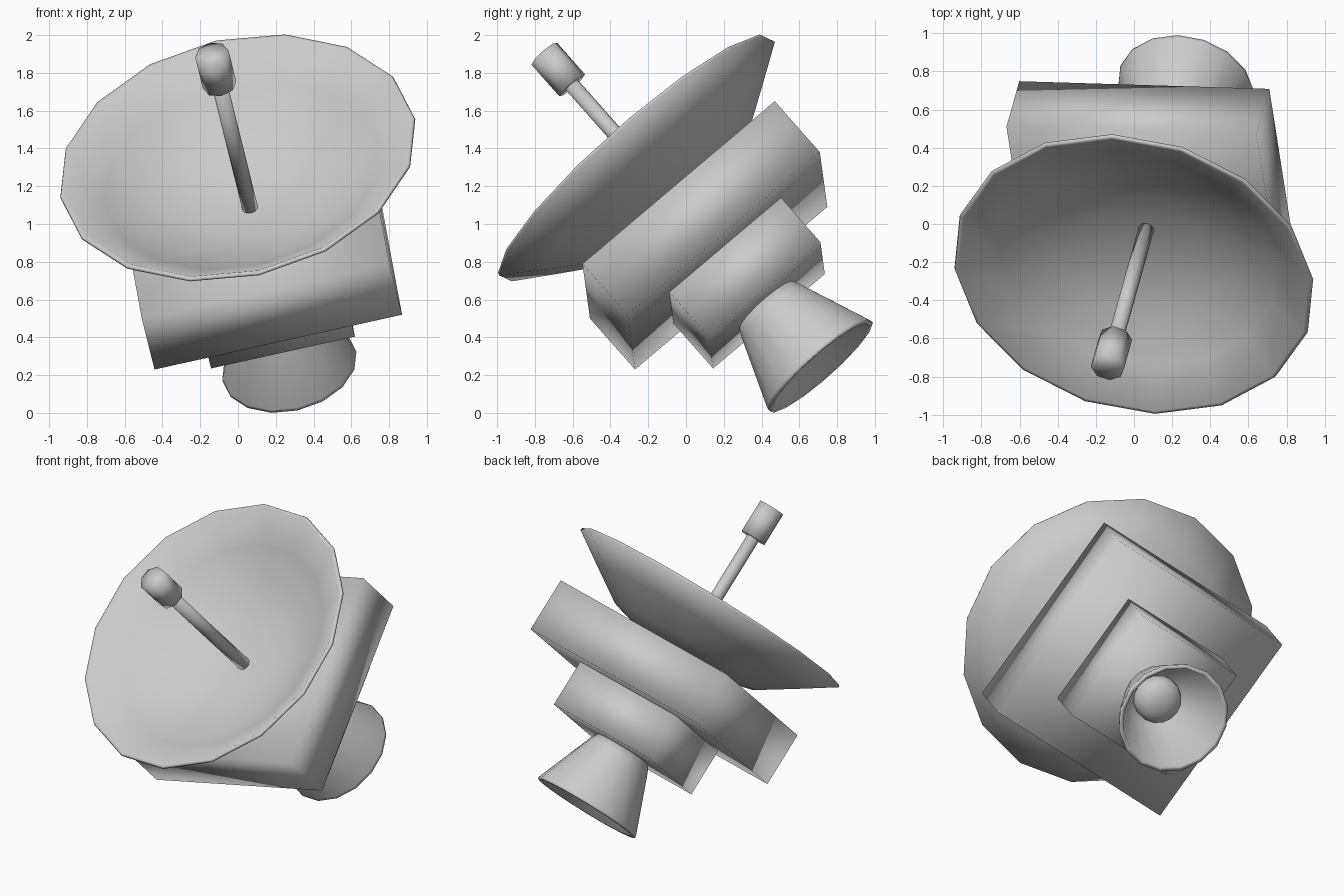
import bpy, bmesh, math
from mathutils import Matrix, Vector

cube = bpy.data.objects.get("Cube")
if cube:
    bpy.data.objects.remove(cube, do_unlink=True)

# One plain material
grey = bpy.data.materials.new("light_grey")
grey.use_nodes = True
colour = (0.6, 0.6, 0.6, 1)
grey.diffuse_color = colour
grey.node_tree.nodes["Principled BSDF"].inputs["Base Color"].default_value = colour

# Tilted frame shared by all parts: local z runs along the dish axis
w = Vector((-0.183, -0.652, 0.737)).normalized()
u = Vector((0.976, -0.030, 0.216))
u = (u - w * u.dot(w)).normalized()
v = w.cross(u)
FRAME = Matrix.Translation((0.10, 0.10, 0.94)) @ Matrix((u, v, w)).transposed().to_4x4()


def finish(name, bm):
    bmesh.ops.recalc_face_normals(bm, faces=bm.faces)
    for f in bm.faces:
        f.smooth = True
    mesh = bpy.data.meshes.new(name)
    bm.to_mesh(mesh)
    bm.free()
    mesh.materials.append(grey)
    ob = bpy.data.objects.new(name, mesh)
    ob.matrix_world = FRAME
    bpy.context.collection.objects.link(ob)
    return ob


def slab(name, width, bottom, top):
    bm = bmesh.new()
    bmesh.ops.create_cube(bm, size=1)
    bmesh.ops.scale(bm, vec=(width, width, top - bottom), verts=bm.verts)
    bmesh.ops.translate(bm, vec=(0, 0, (top + bottom) / 2), verts=bm.verts)
    return finish(name, bm)


def lathe(name, profile, sides):
    """Revolve (radius, height) points around the shared axis."""
    bm = bmesh.new()
    pts = [bm.verts.new((r, 0, z)) for r, z in profile]
    edges = [bm.edges.new(pair) for pair in zip(pts, pts[1:])]
    bmesh.ops.spin(bm, geom=pts + edges, axis=(0, 0, 1), cent=(0, 0, 0),
                   angle=math.tau, steps=sides, use_merge=False)
    bmesh.ops.remove_doubles(bm, verts=bm.verts, dist=0.0005)
    return finish(name, bm)


# Stepped square body
slab("main_body", 1.343, -0.183, 0.183)
slab("rear_body", 0.78, -0.503, -0.183)

# Thin shell dish
lathe("dish", [(0, 0.175), (0.27, 0.195), (0.53, 0.266), (0.75, 0.41),
               (0.963, 0.552), (0.958, 0.566), (0.94, 0.566),
               (0.74, 0.43), (0.52, 0.29), (0.26, 0.215), (0, 0.193)], 16)

# Feed mast and receiver
lathe("feed_mast", [(0, 0.185), (0.042, 0.185), (0.042, 1.10), (0, 1.10)], 12)
lathe("feed_receiver", [(0, 1.08), (0.09, 1.08), (0.09, 1.305), (0, 1.305)], 8)

# Hollow bell nozzle with a domed core
lathe("nozzle", [(0, -0.50), (0.19, -0.50), (0.215, -0.55), (0.36, -0.925),
                 (0.363, -0.943), (0.335, -0.943), (0.19, -0.56), (0, -0.55)], 16)
dome = [(0.152 * math.cos(a), -0.60 - 0.09 * math.sin(a))
        for a in [math.pi / 2 * i / 5 for i in range(6)]]
lathe("nozzle_core", [(0.152, -0.54)] + dome, 16)
